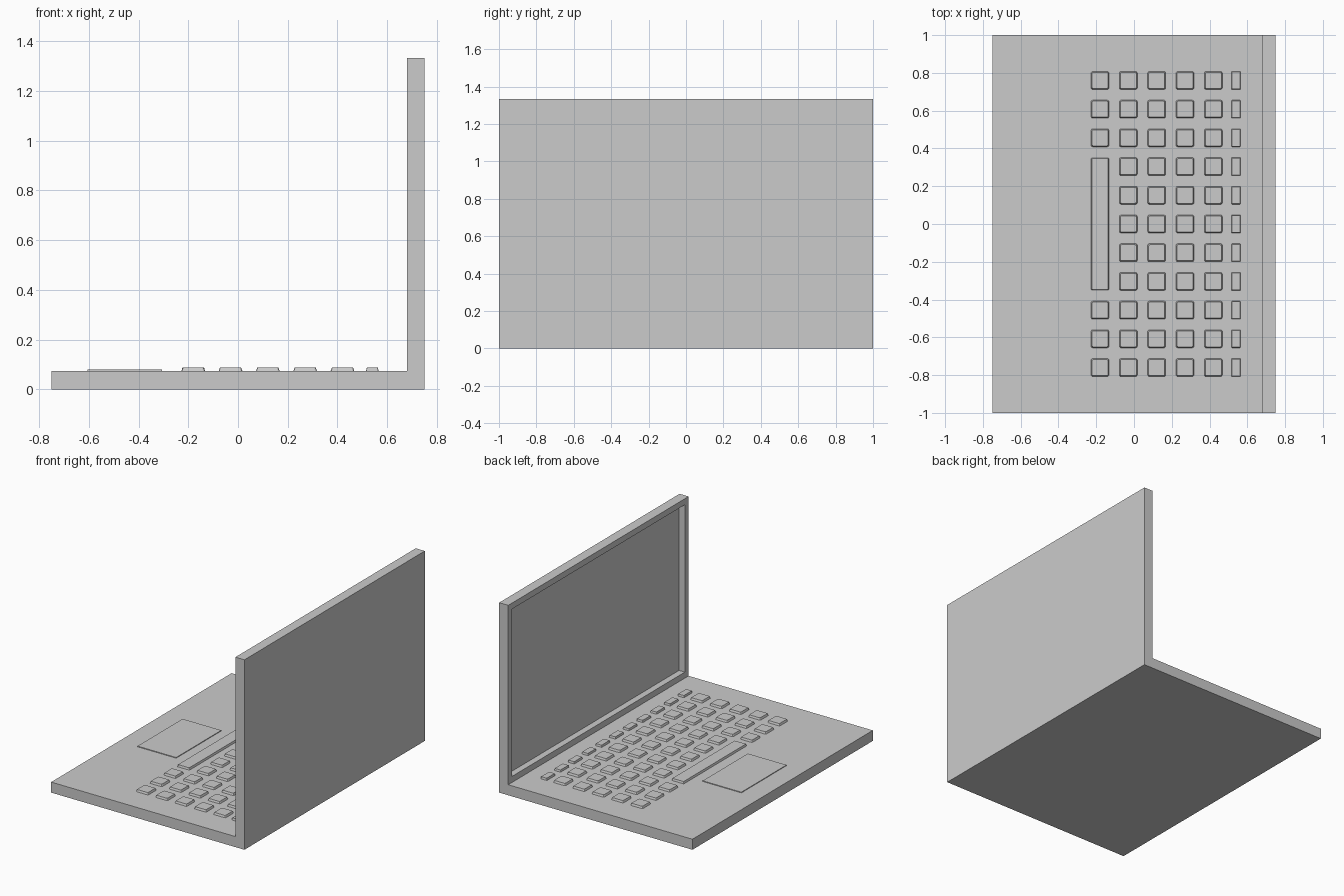
import bpy, bmesh

if "Cube" in bpy.data.objects:
    bpy.data.objects.remove(bpy.data.objects["Cube"])

BASE_Z = 0.074   # top of the keyboard deck


def link(name, mesh, loc=(0, 0, 0)):
    ob = bpy.data.objects.new(name, mesh)
    ob.location = loc
    bpy.context.collection.objects.link(ob)
    return ob


def to_mesh(bm, name):
    bmesh.ops.recalc_face_normals(bm, faces=bm.faces)
    me = bpy.data.meshes.new(name)
    bm.to_mesh(me)
    bm.free()
    return me


def pad_mesh(name, sx, sy, height, corner=0.0, taper=0.0):
    """Low slab with its bottom at z=0, cut corners and a slightly smaller top."""
    bm = bmesh.new()
    bmesh.ops.create_cube(bm, size=1)
    for v in bm.verts:
        v.co = (v.co.x * sx, v.co.y * sy, (v.co.z + 0.5) * height)
    if corner:
        upright = [e for e in bm.edges
                   if abs(e.verts[0].co.z - e.verts[1].co.z) > height / 2]
        bmesh.ops.bevel(bm, geom=upright, offset=corner, segments=2,
                        profile=0.5, affect='EDGES')
    for v in bm.verts:
        if v.co.z > height / 2:
            v.co.x *= 1 - 2 * taper / sx
            v.co.y *= 1 - 2 * taper / sy
    return to_mesh(bm, name)


# Body: L-shaped profile (base and upright lid) extruded along y
profile = [(-0.75, 0), (0.75, 0), (0.75, 1.333), (0.68, 1.333),
           (0.68, BASE_Z), (-0.75, BASE_Z)]
bm = bmesh.new()
side = bm.faces.new([bm.verts.new((x, -1, z)) for x, z in profile])
ext = bmesh.ops.extrude_face_region(bm, geom=[side])
bmesh.ops.translate(bm, vec=(0, 2, 0),
                    verts=[g for g in ext['geom'] if isinstance(g, bmesh.types.BMVert)])
bmesh.ops.recalc_face_normals(bm, faces=bm.faces)

# Recessed screen inside a thin bezel
screen = next(f for f in bm.faces
              if f.normal.x < -0.9 and f.calc_center_median().z > 0.5)
bmesh.ops.inset_region(bm, faces=[screen], thickness=0.06)
recess = bmesh.ops.extrude_face_region(bm, geom=[screen])
bmesh.ops.translate(bm, vec=(0.045, 0, 0),
                    verts=[g for g in recess['geom'] if isinstance(g, bmesh.types.BMVert)])
if screen.is_valid:
    bmesh.ops.delete(bm, geom=[screen], context='FACES_ONLY')
link("laptop_body", to_mesh(bm, "laptop_body"))

# Keys: six rows of eleven, short function keys nearest the screen
key = pad_mesh("key", 0.095, 0.095, 0.014, 0.008, 0.005)
function_key = pad_mesh("function_key", 0.05, 0.095, 0.014, 0.004, 0.003)
for row, x in enumerate((-0.18, -0.03, 0.12, 0.27, 0.42, 0.54)):
    for col in range(-5, 6):
        if row == 0 and abs(col) < 3:
            continue        # gap for the space bar
        mesh = function_key if row == 5 else key
        link(f"{mesh.name}_{row}_{col + 5}", mesh, (x, col * 0.152, BASE_Z))

# Space bar and trackpad
link("space_bar", pad_mesh("space_bar", 0.095, 0.70, 0.014, 0.005, 0.004),
     (-0.18, 0, BASE_Z))
link("trackpad", pad_mesh("trackpad", 0.30, 0.50, 0.005), (-0.455, 0, BASE_Z))
